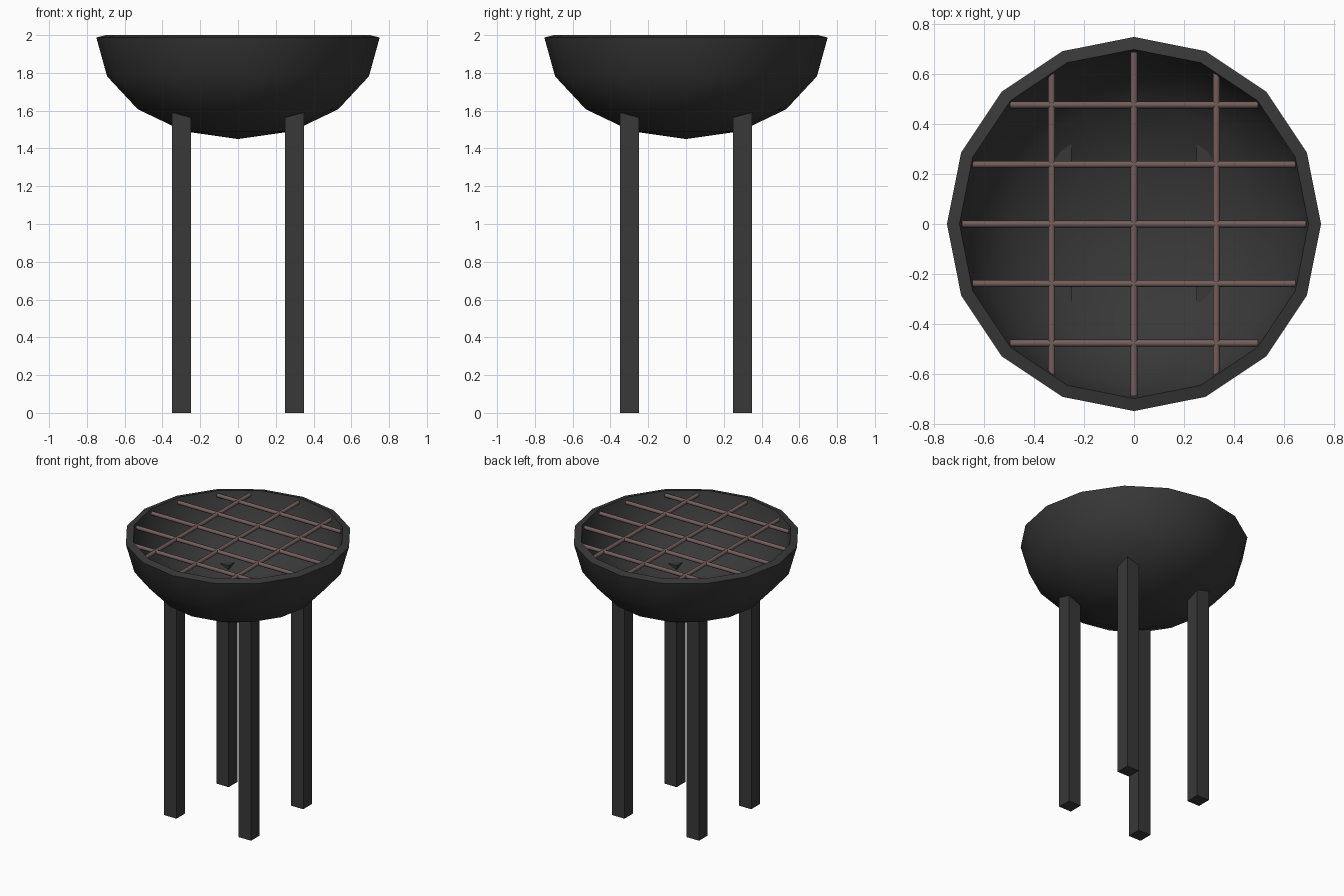
import bpy, bmesh, math
from mathutils import Matrix, Vector

if "Cube" in bpy.data.objects:
    bpy.data.objects.remove(bpy.data.objects["Cube"])


def material(name, rgb):
    m = bpy.data.materials.new(name)
    m.diffuse_color = (*rgb, 1)
    m.use_nodes = True
    m.node_tree.nodes["Principled BSDF"].inputs["Base Color"].default_value = m.diffuse_color
    return m


BLACK = material("charcoal black", (0.04, 0.04, 0.04))
RUST = material("rusty brown", (0.17, 0.112, 0.105))


def finish(name, bm, mat, angle=None):
    bmesh.ops.recalc_face_normals(bm, faces=bm.faces)
    mesh = bpy.data.meshes.new(name)
    bm.to_mesh(mesh)
    bm.free()
    mesh.materials.append(mat)
    ob = bpy.data.objects.new(name, mesh)
    bpy.context.collection.objects.link(ob)
    if angle:
        bpy.ops.object.select_all(action='DESELECT')
        ob.select_set(True)
        bpy.context.view_layer.objects.active = ob
        bpy.ops.object.shade_smooth_by_angle(angle=math.radians(angle))
    return ob


# Bowl: thick half ellipsoid, outer then inner profile spun in 16 steps
R, H, RIM, T = 0.75, 0.537, 1.987, 0.05
outer = [(R * math.sin(i * math.pi / 8), RIM - H * math.cos(i * math.pi / 8)) for i in range(5)]
inner = [(0.70, 2.0), (0.649, 1.815), (0.496, 1.65), (0.273, 1.541), (0, 1.50)]
profile = outer + inner
bm = bmesh.new()
vs = [bm.verts.new((r, 0, z)) for r, z in profile]
es = [bm.edges.new(p) for p in zip(vs, vs[1:])]
bmesh.ops.spin(bm, geom=vs + es, cent=(0, 0, 0), axis=(0, 0, 1),
               angle=2 * math.pi, steps=16, use_duplicate=False)
bmesh.ops.remove_doubles(bm, verts=bm.verts, dist=0.001)
finish("bowl", bm, BLACK, 40)

# Four square legs, tops poking slightly into the bowl
LEG_TOP = 1.61
for sx, side in ((-1, "left"), (1, "right")):
    for sy, end in ((-1, "front"), (1, "back")):
        bm = bmesh.new()
        bmesh.ops.create_cube(bm, size=1, matrix=Matrix.Translation(
            (0.3 * sx, 0.3 * sy, LEG_TOP / 2)) @ Matrix.Diagonal((0.1, 0.1, LEG_TOP, 1)))
        finish(f"{end}_{side}_leg", bm, BLACK)


# Grill grate: crossing rods cut to a circle
def rod(name, offset, along_x):
    length = 2 * math.sqrt(0.69 ** 2 - offset ** 2)
    if along_x:
        m = Matrix.Translation((0, offset, 1.97)) @ Matrix.Rotation(math.pi / 2, 4, 'Y')
    else:
        m = Matrix.Translation((offset, 0, 1.97)) @ Matrix.Rotation(math.pi / 2, 4, 'X')
    bm = bmesh.new()
    bmesh.ops.create_cone(bm, cap_ends=True, segments=12, radius1=0.014, radius2=0.014,
                          depth=length, matrix=m)
    finish(name, bm, RUST, 40)


for i in range(-2, 3):
    rod(f"cross_rod_{i + 3}", 0.239 * i, True)
for i in range(-1, 2):
    rod(f"long_rod_{i + 2}", 0.33 * i, False)
